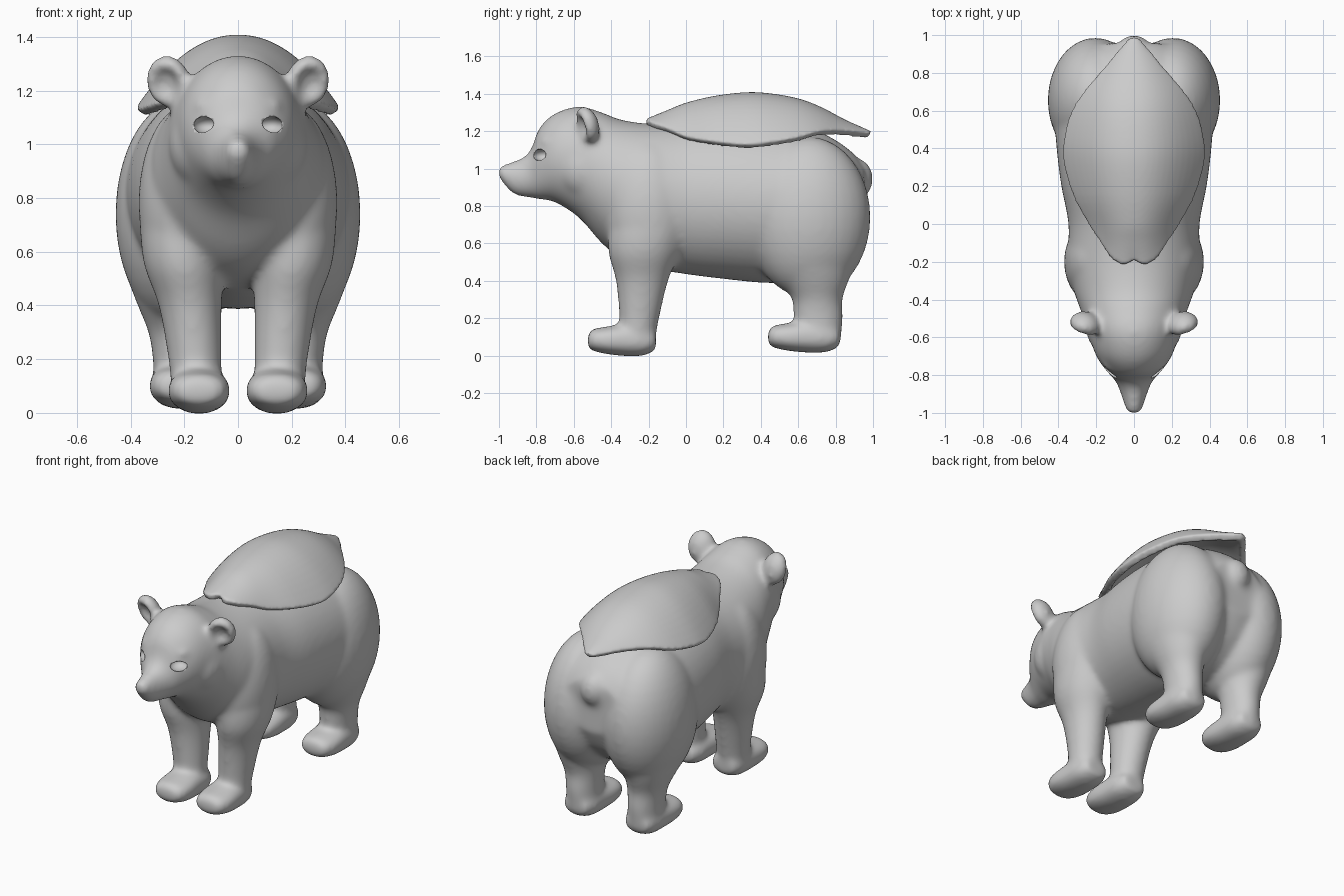
import bpy, bmesh, math
from mathutils import Matrix, Vector

if "Cube" in bpy.data.objects:
    bpy.data.objects.remove(bpy.data.objects["Cube"])


def spline(rows, steps=4):
    """Catmull-Rom interpolation through rows of numbers."""
    out = []
    for i in range(len(rows) - 1):
        a, b = rows[max(i - 1, 0)], rows[i]
        c, d = rows[i + 1], rows[min(i + 2, len(rows) - 1)]
        for s in range(steps):
            t = s / steps
            out.append([0.5 * (2 * q + (r - p) * t + (2 * p - 5 * q + 4 * r - w) * t * t
                               + (3 * q - p - 3 * r + w) * t ** 3)
                        for p, q, r, w in zip(a, b, c, d)])
    return out + [list(rows[-1])]


def loft(bm, rows, place, seg=32):
    """Skin elliptical sections; place(row, cos, sin) gives each point."""
    rings = []
    for row in spline(rows):
        rings.append([bm.verts.new(place(row, math.cos(k * math.tau / seg), math.sin(k * math.tau / seg)))
                      for k in range(seg)])
    for a, b in zip(rings, rings[1:]):
        for k in range(seg):
            bm.faces.new((a[k], a[k - 1], b[k - 1], b[k]))
    bm.faces.new(rings[0])
    bm.faces.new(rings[-1][::-1])


def ball(bm, loc, size, rot=0.0):
    m = Matrix.Translation(loc) @ Matrix.Rotation(rot, 4, 'X') @ Matrix.Diagonal((*size, 1))
    bmesh.ops.create_uvsphere(bm, u_segments=32, v_segments=20, radius=1, matrix=m)


def ring(bm, m, major, minor, n=32, k=12):
    vs = [[bm.verts.new(m @ Vector(((major + minor * math.cos(j * math.tau / k)) * math.cos(i * math.tau / n),
                                    minor * math.sin(j * math.tau / k),
                                    (major + minor * math.cos(j * math.tau / k)) * math.sin(i * math.tau / n))))
           for j in range(k)] for i in range(n)]
    for i in range(n):
        for j in range(k):
            bm.faces.new((vs[i - 1][j - 1], vs[i][j - 1], vs[i][j], vs[i - 1][j]))


def finish(bm, name):
    bmesh.ops.recalc_face_normals(bm, faces=bm.faces)
    for f in bm.faces:
        f.smooth = True
    me = bpy.data.meshes.new(name)
    bm.to_mesh(me)
    bm.free()
    ob = bpy.data.objects.new(name, me)
    bpy.context.collection.objects.link(ob)
    return ob


bm = bmesh.new()

# head, neck and torso: y, top, bottom, half width
trunk = [(-1.005, 1.005, .955, .022), (-.985, 1.017, .93, .042), (-.93, 1.037, .868, .06),
         (-.87, 1.06, .848, .08), (-.825, 1.11, .843, .103), (-.785, 1.215, .835, .14),
         (-.70, 1.295, .82, .20), (-.57, 1.332, .735, .245), (-.45, 1.30, .60, .285),
         (-.35, 1.262, .525, .32), (-.2, 1.24, .47, .35), (0, 1.24, .435, .347),
         (.2, 1.25, .41, .385), (.4, 1.25, .39, .41), (.6, 1.23, .39, .42),
         (.75, 1.18, .43, .39), (.88, 1.095, .54, .31), (.955, 1.01, .68, .19)]
loft(bm, trunk, lambda r, c, s: (r[3] * c, r[0], (r[1] + r[2]) / 2 + (r[1] - r[2]) / 2 * s), 48)

# legs: z, x, y, half width, half depth; paws: y, top, bottom, half width
front_leg = [(.06, .155, -.265, .09, .095), (.2, .16, -.25, .1, .107), (.4, .178, -.235, .118, .14),
             (.55, .20, -.225, .15, .19), (.7, .2, -.2, .165, .215), (.85, .2, -.2, .15, .19)]
hind_leg = [(.06, .215, .72, .097, .105), (.2, .218, .708, .1, .132), (.3, .222, .702, .112, .135),
            (.4, .232, .685, .142, .185), (.5, .23, .66, .18, .245), (.6, .22, .66, .205, .29)]
paw = [(-.20, .11, .045, .06), (-.175, .142, .025, .095), (-.10, .155, .008, .116), (0, .17, -.003, .112),
       (.1, .16, .0, .104), (.165, .13, .03, .075)]
for side in (-1, 1):
    for leg in (front_leg, hind_leg):
        loft(bm, leg, lambda r, c, s: (side * r[1] + r[3] * c, r[2] + r[4] * s, r[0]))
    for x, y, z, stretch in ((.145, -.325, 0, 1), (.215, .648, .018, 1.05)):
        loft(bm, paw, lambda r, c, s: (
            side * x + r[3] * c, y + r[0] * stretch,
            z + (r[1] + r[2]) / 2 + (r[1] - r[2]) / 2 * math.copysign(abs(s) ** .8, s)))
    # shoulder, haunch, cheek and brow
    ball(bm, (side * .185, -.2, .78), (.186, .235, .37))
    ball(bm, (side * .205, .655, .74), (.252, .332, .43))
    ball(bm, (side * .14, -.53, 1.0), (.118, .16, .16))
    ball(bm, (side * .1, -.72, 1.145), (.07, .065, .035))
    # cupped ear
    m = (Matrix.Translation((side * .26, -.53, 1.235)) @ Matrix.Rotation(side * .3, 4, 'Z')
         @ Matrix.Rotation(.3, 4, 'X') @ Matrix.Diagonal((.85, 1.3, 1.02, 1)))
    ring(bm, m, .072, .028)
    bmesh.ops.create_uvsphere(bm, u_segments=24, v_segments=16, radius=1,
                              matrix=m @ Matrix.Translation((0, .022, 0)) @ Matrix.Diagonal((.078, .027, .078, 1)))

# nose and tail
ball(bm, (0, -.974, .99), (.04, .032, .028))
ball(bm, (0, .91, .945), (.095, .09, .11))
bear = finish(bm, "bear_body")
rm = bear.modifiers.new("fuse", 'REMESH')
rm.mode, rm.voxel_size, rm.use_smooth_shade = 'VOXEL', .014, True
sm = bear.modifiers.new("soften", 'SMOOTH')
sm.factor, sm.iterations = .5, 20

# eye sockets
bm = bmesh.new()
for side in (-1, 1):
    ball(bm, (side * .115, -.765, 1.072), (.052, .055, .034))
cutter = finish(bm, "eye_socket_cutter")
cutter.hide_render = True
cutter.hide_set(True)
cut = bear.modifiers.new("eyes", 'BOOLEAN')
cut.operation, cut.object = 'DIFFERENCE', cutter

# leaf shaped back cover: y, half width, crest z, edge z
cover = [(-.215, .07, 1.272, 1.262), (-.18, .125, 1.285, 1.245), (-.1, .18, 1.315, 1.215), (0, .245, 1.352, 1.17),
         (.15, .325, 1.388, 1.145), (.32, .375, 1.408, 1.13), (.45, .375, 1.402, 1.143), (.6, .333, 1.375, 1.168),
         (.72, .255, 1.33, 1.2), (.85, .145, 1.262, 1.205), (.94, .07, 1.222, 1.195), (.99, .025, 1.2, 1.19)]
bm = bmesh.new()
grid = []
N = 24
for i, (y, w, top, edge) in enumerate(spline(cover)):
    row = []
    for j in range(N + 1):
        t = 2 * j / N - 1
        notch = max(0, 1 - i / 12) * .022 * math.exp(-(t / .35) ** 2)
        row.append(bm.verts.new((w * t, y + notch, top - (top - edge) * abs(t) ** 2.1)))
    grid.append(row)
for a, b in zip(grid, grid[1:]):
    for j in range(N):
        bm.faces.new((a[j], a[j + 1], b[j + 1], b[j]))
blanket = finish(bm, "back_cover")
if blanket.data.polygons[len(blanket.data.polygons) // 2].normal.z < 0:
    blanket.data.flip_normals()
so = blanket.modifiers.new("thickness", 'SOLIDIFY')
so.thickness, so.offset = .044, -1
fuse = blanket.modifiers.new("fuse", 'REMESH')
fuse.mode, fuse.voxel_size, fuse.use_smooth_shade = 'VOXEL', .01, True
rnd = blanket.modifiers.new("round", 'SMOOTH')
rnd.factor, rnd.iterations = .5, 8
